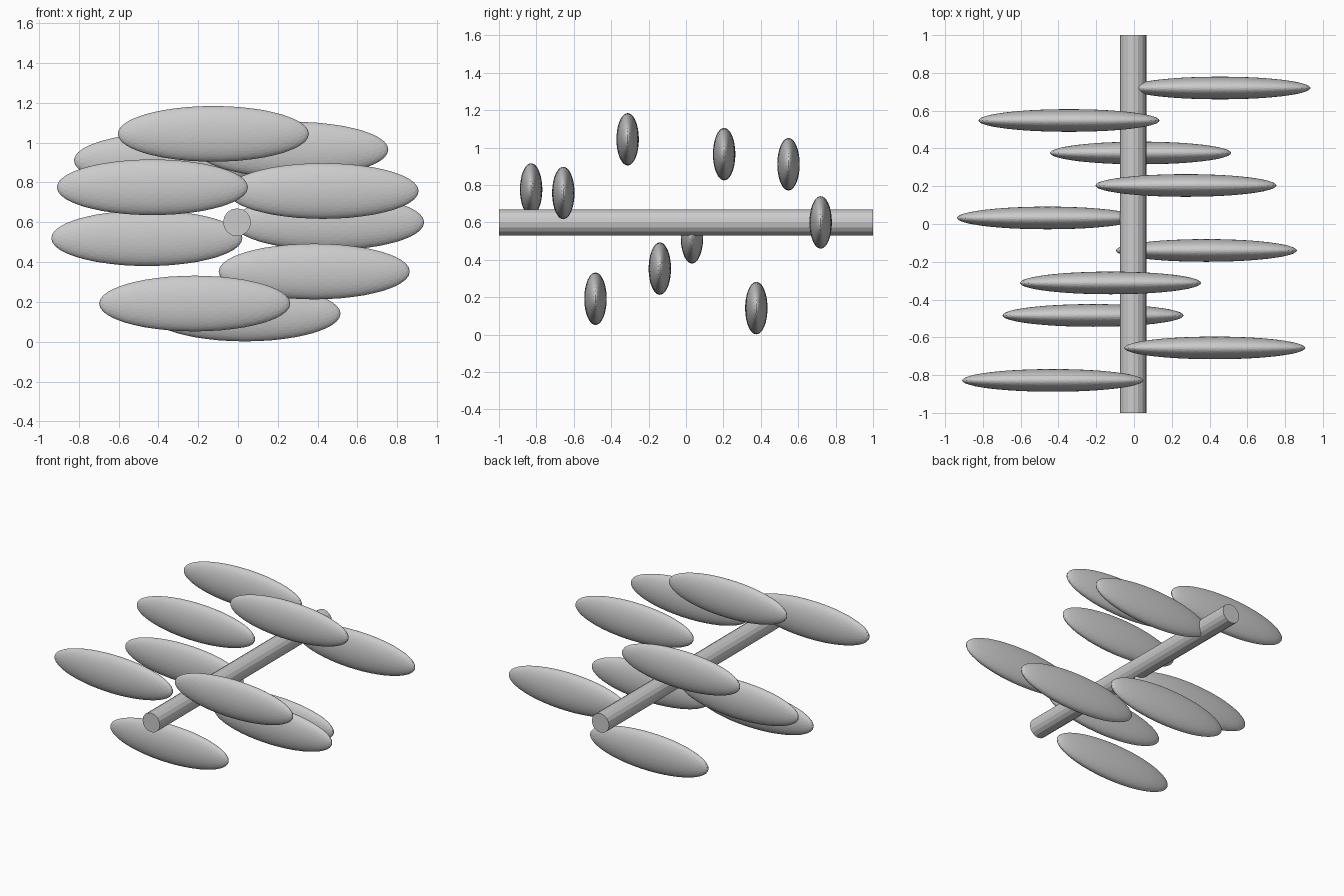
import bpy
import math
from mathutils import Matrix

if "Cube" in bpy.data.objects:
    bpy.data.objects.remove(bpy.data.objects["Cube"], do_unlink=True)

# Single plain grey
grey = bpy.data.materials.new("plain grey")
grey.use_nodes = True
colour = (0.6, 0.6, 0.6, 1)
grey.diffuse_color = colour
grey.node_tree.nodes["Principled BSDF"].inputs["Base Color"].default_value = colour

AXIS_X, AXIS_Z = -0.005, 0.60
LEAF_COUNT = 10
SPIRAL_RADIUS = 0.46
GOLDEN_ANGLE = math.radians(137.5)
FIRST_Y, STEP_Y = 0.72, 0.172

# Stem: a straight rod along y
bpy.ops.mesh.primitive_cylinder_add(vertices=16, radius=0.07, depth=2,
                                    location=(AXIS_X, 0, AXIS_Z),
                                    rotation=(math.pi / 2, 0, 0))
stem = bpy.context.object
stem.name = "stem"
stem.data.materials.append(grey)

# Leaf mesh: a faceted ball, turned so its points lie on the axes, then flattened
bpy.ops.mesh.primitive_ico_sphere_add(subdivisions=4, radius=1)
first_leaf = bpy.context.object
tilt = math.atan(2 / (1 + math.sqrt(5)))
turn = Matrix.Rotation(math.pi / 2, 4, "Z") @ Matrix.Rotation(-tilt, 4, "Y")
first_leaf.data.transform(Matrix.Diagonal((0.48, 0.06, 0.14, 1)) @ turn)
first_leaf.data.materials.append(grey)

# Leaves: spiral around the stem by the golden angle
for i in range(LEAF_COUNT):
    if i == 0:
        leaf = first_leaf
    else:
        leaf = bpy.data.objects.new("leaf", first_leaf.data)
        bpy.context.collection.objects.link(leaf)
    leaf.name = f"leaf_{i + 1}"
    angle = i * GOLDEN_ANGLE
    leaf.location = (AXIS_X + SPIRAL_RADIUS * math.cos(angle),
                     FIRST_Y - i * STEP_Y,
                     AXIS_Z + SPIRAL_RADIUS * math.sin(angle))
